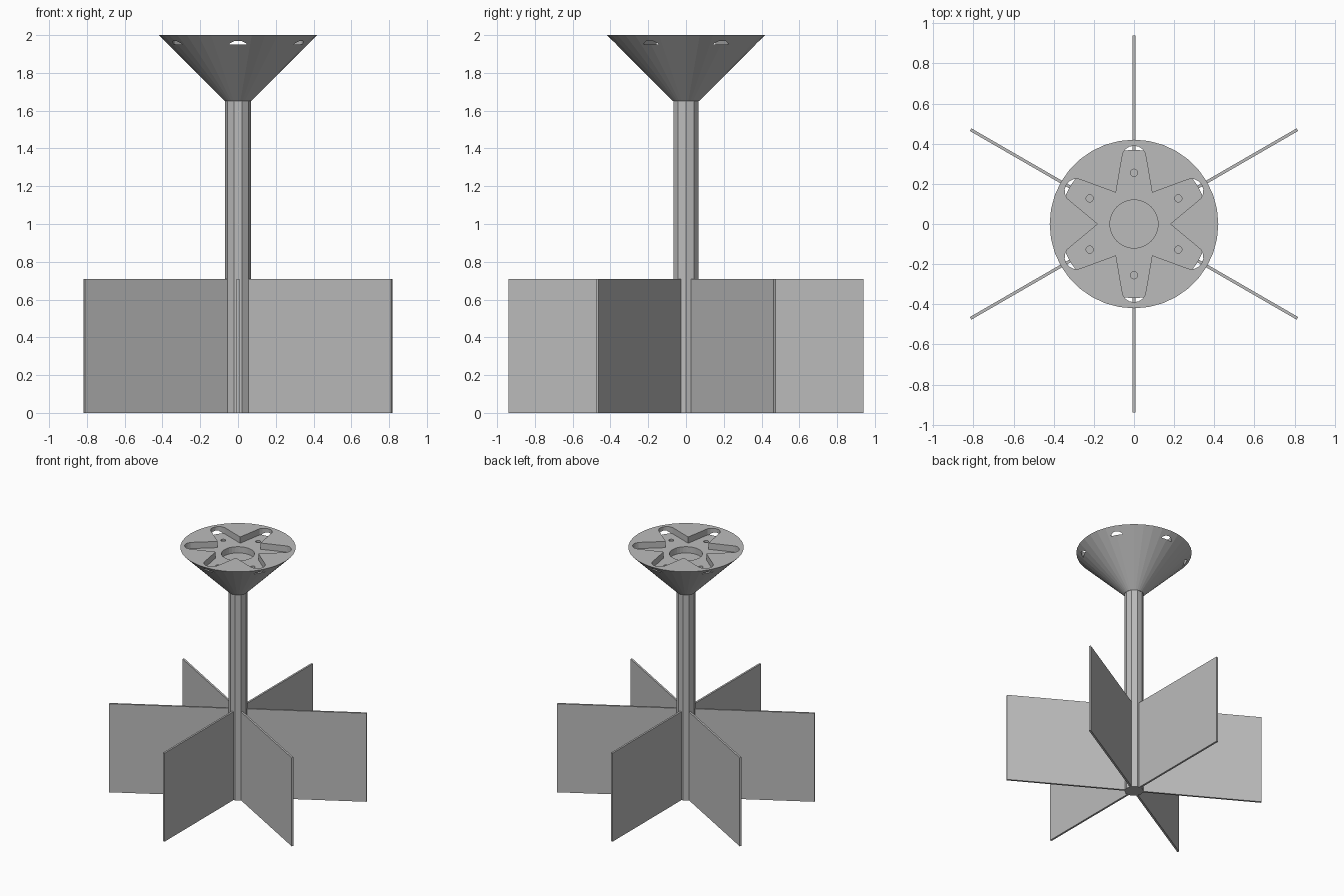
import bpy
import bmesh
from math import cos, sin, pi, radians

cube = bpy.data.objects.get("Cube")
if cube:
    bpy.data.objects.remove(cube, do_unlink=True)

grey = bpy.data.materials.new("plain grey")
grey.use_nodes = True
COLOUR = (0.5, 0.5, 0.5, 1)
grey.diffuse_color = COLOUR
grey.node_tree.nodes["Principled BSDF"].inputs["Base Color"].default_value = COLOUR


def ring(radius, sides, cx=0, cy=0):
    return [(cx + radius * cos(2 * pi * i / sides), cy + radius * sin(2 * pi * i / sides))
            for i in range(sides)]


def loft(name, lower, upper, z0, z1):
    """Closed solid between two outlines with equal point counts."""
    bm = bmesh.new()
    a = [bm.verts.new((x, y, z0)) for x, y in lower]
    b = [bm.verts.new((x, y, z1)) for x, y in upper]
    n = len(a)
    bm.faces.new(a[::-1])
    bm.faces.new(b)
    for i in range(n):
        j = (i + 1) % n
        bm.faces.new((a[i], a[j], b[j], b[i]))
    mesh = bpy.data.meshes.new(name)
    bm.to_mesh(mesh)
    bm.free()
    mesh.materials.append(grey)
    obj = bpy.data.objects.new(name, mesh)
    bpy.context.collection.objects.link(obj)
    return obj


def prism(name, outline, z0, z1):
    return loft(name, outline, outline, z0, z1)


def cut(target, cutter):
    mod = target.modifiers.new("cut", 'BOOLEAN')
    mod.operation = 'DIFFERENCE'
    mod.solver = 'EXACT'
    mod.object = cutter
    bpy.context.view_layer.objects.active = target
    bpy.ops.object.modifier_apply(modifier=mod.name)
    bpy.data.objects.remove(cutter, do_unlink=True)


TOP, FLOOR, DEEP = 2.0, 1.95, 1.9

# Shaft and flared head
prism("shaft", ring(0.07, 10), 0, 1.65)
head = loft("flared_head", ring(0.07, 36), ring(0.42, 36), 1.65, TOP)

# Six-armed pocket with rounded tips, breaking through the flared side
star = []
for k in range(6):
    valley, arm = radians(60 * k), radians(60 * k + 30)
    star.append((0.18 * cos(valley), 0.18 * sin(valley)))
    for s in range(9):
        t = arm - pi / 2 + pi * s / 8
        star.append((0.33 * cos(arm) + 0.06 * cos(t), 0.33 * sin(arm) + 0.06 * sin(t)))
cut(head, prism("pocket_cutter", star, FLOOR, TOP + 0.1))

# Centre bore and screw holes in the pocket floor
cut(head, prism("bore_cutter", ring(0.12, 32), DEEP, TOP + 0.1))
for k in range(6):
    arm = radians(60 * k + 30)
    hole = ring(0.018, 16, 0.255 * cos(arm), 0.255 * sin(arm))
    cut(head, prism("hole_cutter", hole, DEEP, TOP + 0.1))

# Radial blades
half = 0.0075
for k in range(6):
    blade = prism(f"blade_{k + 1}", [(0.05, -half), (0.94, -half), (0.94, half), (0.05, half)], 0, 0.71)
    blade.rotation_euler.z = radians(60 * k + 30)
